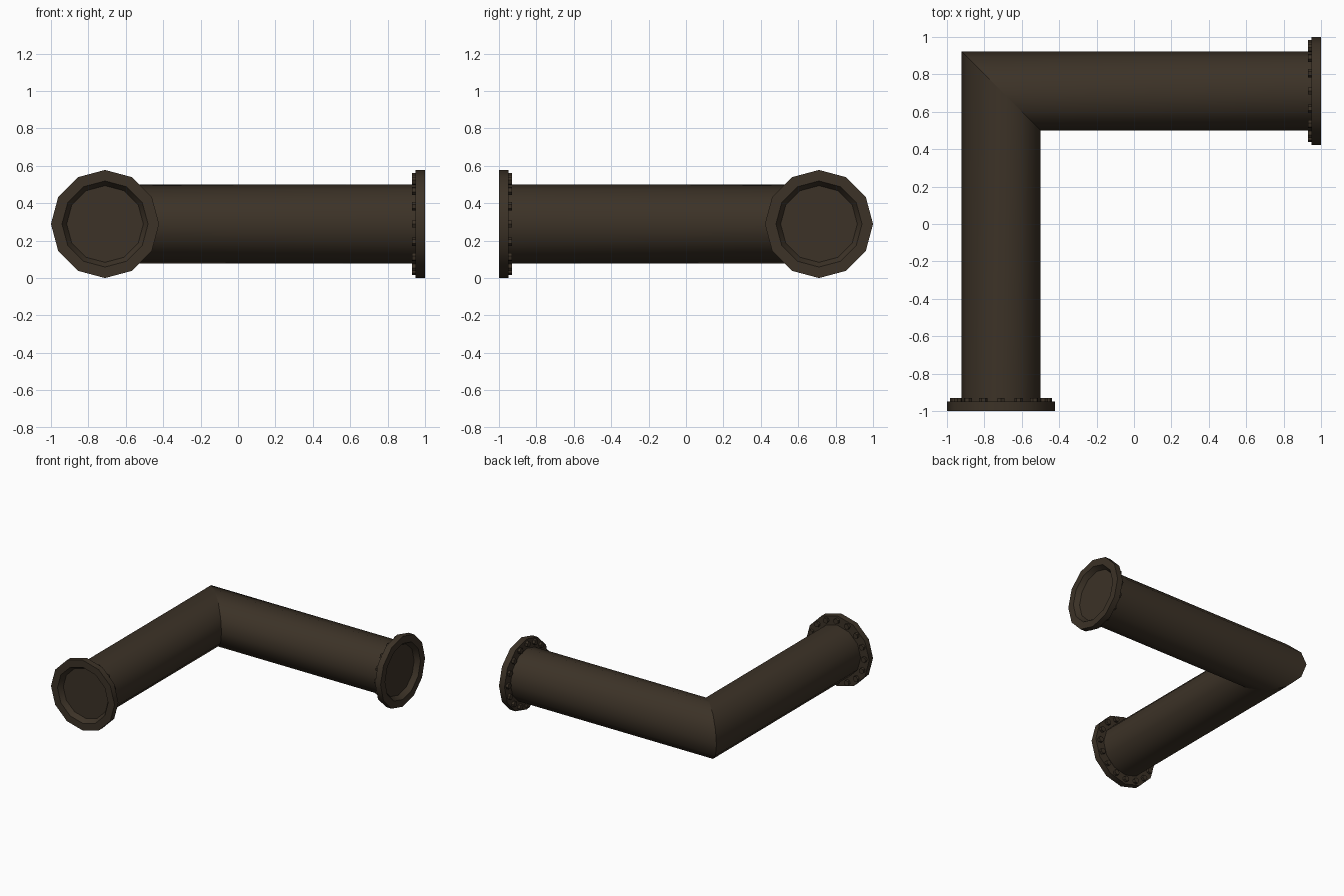
import bpy, bmesh, math

if "Cube" in bpy.data.objects:
    bpy.data.objects.remove(bpy.data.objects["Cube"])

CX, CZ = -0.711, 0.289      # axis of the leg that runs along y
PIPE_R, FLANGE_R = 0.2115, 0.289
BOLT_CIRCLE, BOLTS = 0.25, 16

mat = bpy.data.materials.new("dark brown iron")
mat.diffuse_color = (0.045, 0.032, 0.020, 1)
mat.use_nodes = True
mat.node_tree.nodes["Principled BSDF"].inputs["Base Color"].default_value = mat.diffuse_color


def lathe(bm, rings, n, cx=CX, cz=CZ, cap_start=False, cap_end=False, turn=0.0):
    """Skin circles (radius, y) around a y axis; y may be a function of x."""
    loops = []
    for r, y in rings:
        loop = []
        for i in range(n):
            a = 2 * math.pi * i / n + turn
            x, z = cx + r * math.cos(a), cz + r * math.sin(a)
            loop.append(bm.verts.new((x, y(x) if callable(y) else y, z)))
        loops.append(loop)
    for lo, hi in zip(loops, loops[1:]):
        for i in range(n):
            j = (i + 1) % n
            bm.faces.new((lo[i], hi[i], hi[j], lo[j]))
    if cap_start:
        bm.faces.new(loops[0])
    if cap_end:
        bm.faces.new(loops[-1][::-1])


def finish(bm, name, mirrored, smooth=True):
    # the second leg is the first one mirrored across the mitre plane y = -x
    if mirrored:
        for v in bm.verts:
            v.co.x, v.co.y = -v.co.y, -v.co.x
        bmesh.ops.reverse_faces(bm, faces=bm.faces[:])
    me = bpy.data.meshes.new(name)
    bm.to_mesh(me)
    bm.free()
    me.materials.append(mat)
    ob = bpy.data.objects.new(name, me)
    bpy.context.collection.objects.link(ob)
    if smooth:
        bpy.ops.object.select_all(action='DESELECT')
        ob.select_set(True)
        bpy.context.view_layer.objects.active = ob
        bpy.ops.object.shade_smooth_by_angle(angle=math.radians(40))


for side, mirrored in (("front", False), ("right", True)):
    # pipe leg, cut at 45 degrees at the elbow
    bm = bmesh.new()
    lathe(bm, [(PIPE_R, -0.95), (PIPE_R, lambda x: -x)], 12)
    finish(bm, side + "_pipe", mirrored)

    # flange with a recessed, closed mouth
    bm = bmesh.new()
    lathe(bm, [(0.205, -0.96), (0.23, -1.0), (FLANGE_R, -1.0),
               (FLANGE_R, -0.95), (0.205, -0.95)], 12, cap_start=True)
    finish(bm, side + "_flange", mirrored)

    # ring of bolt heads behind the flange
    bm = bmesh.new()
    for k in range(BOLTS):
        a = 2 * math.pi * k / BOLTS
        lathe(bm, [(0.023, -0.951), (0.023, -0.929)], 6,
              CX + BOLT_CIRCLE * math.cos(a), CZ + BOLT_CIRCLE * math.sin(a),
              cap_end=True, turn=a)
    finish(bm, side + "_bolts", mirrored, smooth=False)
